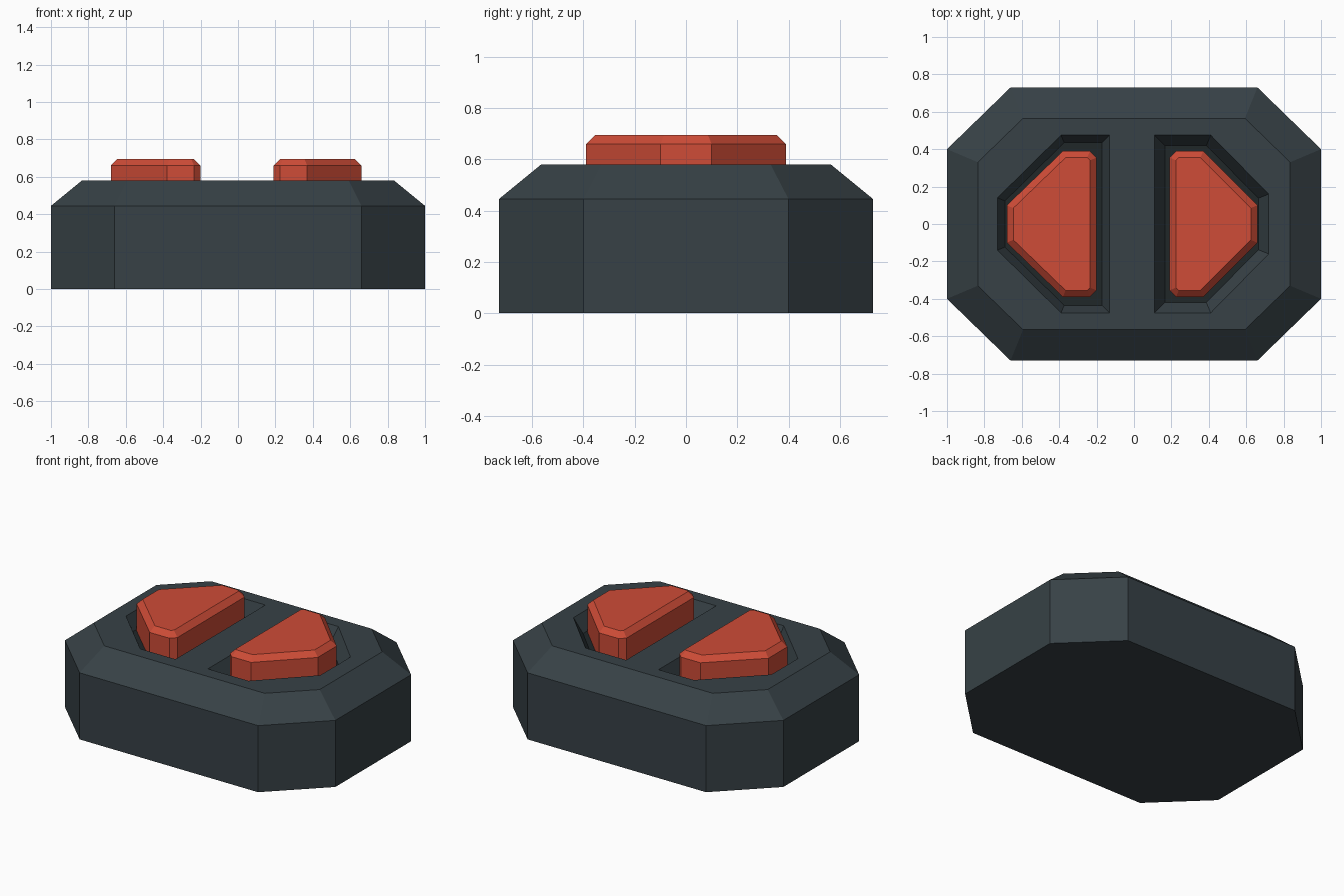
import bpy
from mathutils import Vector

if "Cube" in bpy.data.objects:
    bpy.data.objects.remove(bpy.data.objects["Cube"], do_unlink=True)


def material(name, rgb):
    mat = bpy.data.materials.new(name)
    mat.use_nodes = True
    mat.diffuse_color = (*rgb, 1)
    mat.node_tree.nodes["Principled BSDF"].inputs["Base Color"].default_value = (*rgb, 1)
    return mat


slate = material("dark slate", (0.038, 0.053, 0.061))
shadow = material("recess black", (0.014, 0.02, 0.022))
red = material("button red", (0.62, 0.072, 0.038))


def inset(points, d):
    """Move every edge of a counter-clockwise outline inwards by d."""
    result = []
    for i, p in enumerate(points):
        p, a, b = Vector(p), Vector(points[i - 1]), Vector(points[(i + 1) % len(points)])
        e, f = (p - a).normalized(), (b - p).normalized()
        n, m = Vector((-e.y, e.x)), Vector((-f.y, f.x))
        result.append(p + (n + m) * d / (1 + n.dot(m)))
    return result


def loft(name, rings, mat):
    """Closed solid through (outline, height) rings, bottom first."""
    n = len(rings[0][0])
    verts = [(x, y, z) for outline, z in rings for x, y in outline]
    faces = [list(range(n))[::-1], list(range(n * (len(rings) - 1), n * len(rings)))]
    for r in range(len(rings) - 1):
        for i in range(n):
            j = (i + 1) % n
            faces.append([r * n + i, r * n + j, (r + 1) * n + j, (r + 1) * n + i])
    mesh = bpy.data.meshes.new(name)
    mesh.from_pydata(verts, [], faces)
    mesh.materials.append(mat)
    obj = bpy.data.objects.new(name, mesh)
    bpy.context.collection.objects.link(obj)
    return obj


def half_outline(side, x0, x1, x2, tall, short, cut=0):
    """Half-octagon with its flat edge towards the middle."""
    lower = [(x0 + cut, -tall), (x1, -tall), (x2, -short)]
    if cut:
        lower.insert(0, (x0, cut - tall))
    pts = lower + [(x, -y) for x, y in reversed(lower)]
    return pts if side > 0 else [(-x, y) for x, y in reversed(pts)]


# Octagonal body with sloped shoulders
octagon = [(-0.66, -0.73), (0.66, -0.73), (1, -0.4), (1, 0.4),
           (0.66, 0.73), (-0.66, 0.73), (-1, 0.4), (-1, -0.4)]
body = loft("body", [(octagon, 0), (octagon, 0.445), (inset(octagon, 0.165), 0.58)], slate)
body.data.materials.append(shadow)

# Recesses with sloped walls, and the buttons standing in them
sides = {
    "left": (1, (0.11, 0.41, 0.72, 0.475, 0.16), (0.19, 0.37, 0.66, 0.39, 0.1), 0.055),
    "right": (-1, (0.13, 0.39, 0.73, 0.475, 0.14), (0.2, 0.38, 0.68, 0.39, 0.1), 0.04),
}
floor = 0.48
cutters = []
for label, (side, hole, button, slope) in sides.items():
    rim = half_outline(side, *hole)
    cutter = loft("recess_cutter_" + label,
                  [(inset(rim, slope), floor), (rim, 0.58), (rim, 0.7)], slate)
    cutter.hide_render = True
    cutters.append(cutter)
    mod = body.modifiers.new("recess_" + label, "BOOLEAN")
    mod.operation = "DIFFERENCE"
    mod.solver = "EXACT"
    mod.object = cutter

    base = half_outline(side, *button, cut=0.035)
    loft("button_" + label,
         [(base, floor), (base, 0.66), (inset(base, 0.035), 0.695)], red)

# Bake the recesses into the body and darken their floors
bpy.context.view_layer.update()
graph = bpy.context.evaluated_depsgraph_get()
carved = bpy.data.meshes.new_from_object(body.evaluated_get(graph))
body.modifiers.clear()
body.data = carved
for cutter in cutters:
    bpy.data.objects.remove(cutter, do_unlink=True)
for face in carved.polygons:
    is_floor = face.normal.z > 0.9 and face.center.z < floor + 0.01
    face.material_index = 1 if is_floor else 0
